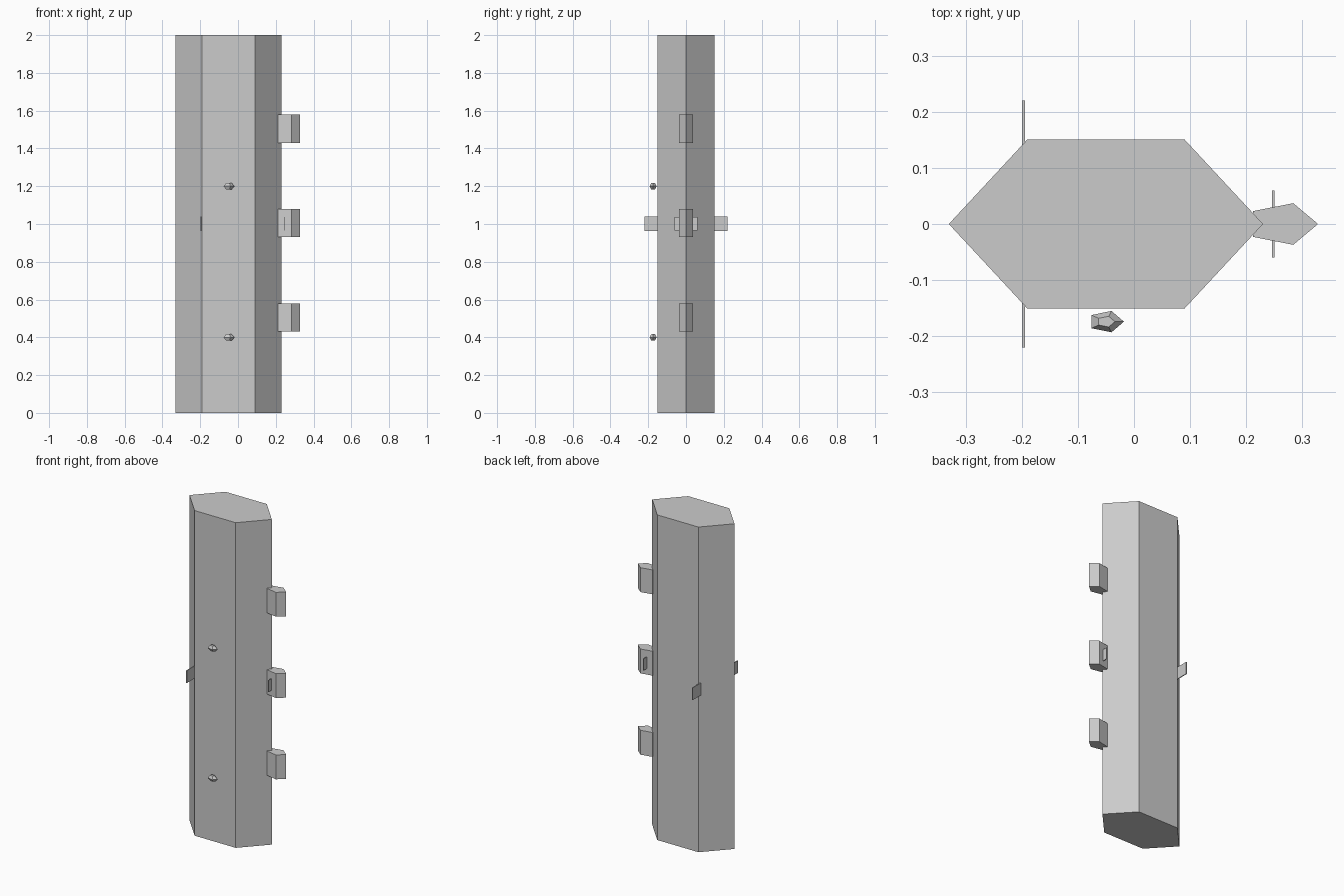
import bpy
import bmesh
from math import cos, sin, pi
from mathutils import Matrix

default = bpy.data.objects.get("Cube")
if default:
    bpy.data.objects.remove(default, do_unlink=True)

grey = bpy.data.materials.new("plain grey")
grey.use_nodes = True
COLOUR = (0.6, 0.6, 0.6, 1)
grey.diffuse_color = COLOUR
grey.node_tree.nodes["Principled BSDF"].inputs["Base Color"].default_value = COLOUR


def finish(name, bm):
    bmesh.ops.recalc_face_normals(bm, faces=bm.faces)
    mesh = bpy.data.meshes.new(name)
    bm.to_mesh(mesh)
    bm.free()
    mesh.materials.append(grey)
    obj = bpy.data.objects.new(name, mesh)
    bpy.context.collection.objects.link(obj)
    return obj


def stacked(name, sides, centre, radius, levels):
    """Stretched polygon sections; levels are (height, scale) pairs."""
    bm = bmesh.new()
    rings = []
    for z, s in levels:
        ring = []
        for i in range(sides):
            a = 2 * pi * i / sides
            ring.append(bm.verts.new((centre[0] + radius[0] * s * cos(a),
                                      centre[1] + radius[1] * s * sin(a),
                                      centre[2] + z)))
        rings.append(ring)
    for low, high in zip(rings, rings[1:]):
        for i in range(sides):
            j = (i + 1) % sides
            bm.faces.new((low[i], low[j], high[j], high[i]))
    bm.faces.new(rings[0][::-1])
    bm.faces.new(rings[-1])
    return finish(name, bm)


def box(name, centre, size):
    bm = bmesh.new()
    bmesh.ops.create_cube(bm, size=1, matrix=Matrix.Translation(centre) @ Matrix.Diagonal((*size, 1)))
    return finish(name, bm)


# Tall six-sided body
stacked("body", 6, (-0.05, 0, 0), (0.28, 0.174), [(0, 1), (2, 1)])

# Five-sided blocks along the left edge
for label, z in (("lower", 0.505), ("middle", 1.005), ("upper", 1.505)):
    stacked(label + "_block", 5, (0.264, 0, z), (0.064, 0.039),
            [(-0.075, 1), (0.075, 1)])

# Small faceted studs on the front
for label, z in (("lower", 0.4), ("upper", 1.2)):
    stacked(label + "_stud", 5, (-0.05, -0.174, z), (0.032, 0.02),
            [(-0.017, 0.5), (0, 1), (0.017, 0.5)])

# Thin plates passing through the body and the middle block
box("body_plate", (-0.197, 0, 1.002), (0.005, 0.44, 0.076))
box("block_plate", (0.248, 0, 1.002), (0.004, 0.12, 0.072))
